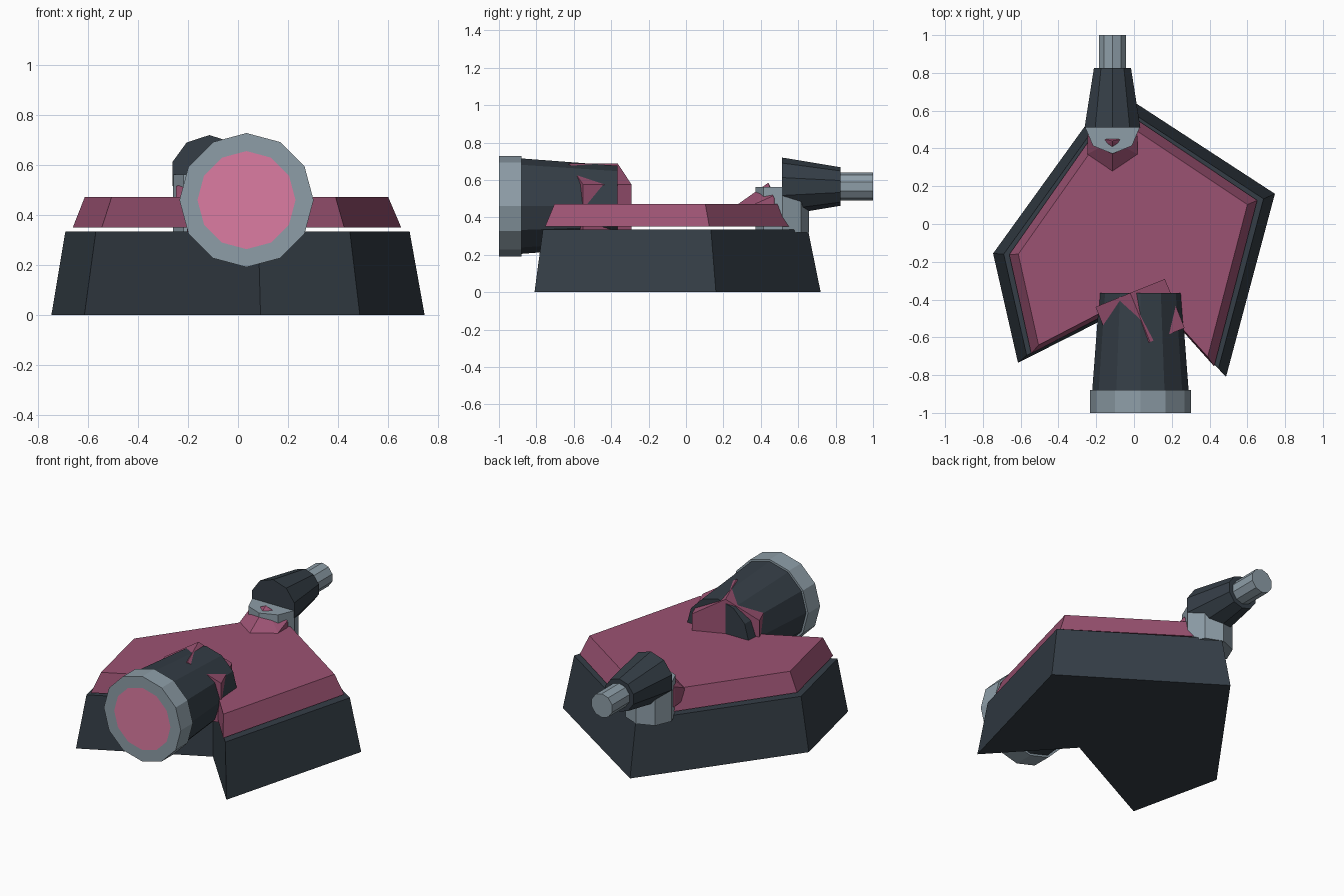
import bpy, bmesh
from math import cos, sin, pi, radians
from mathutils import Vector, Matrix

if "Cube" in bpy.data.objects:
    bpy.data.objects.remove(bpy.data.objects["Cube"])


def material(name, color):
    m = bpy.data.materials.new(name)
    m.diffuse_color = (*color, 1)
    m.use_nodes = True
    m.node_tree.nodes["Principled BSDF"].inputs["Base Color"].default_value = m.diffuse_color
    return m


DARK = material("dark_metal", (0.035, 0.048, 0.062))
PINK = material("dusty_pink", (0.33, 0.085, 0.17))
GLOW = material("bright_pink", (0.72, 0.2, 0.36))
STEEL = material("steel", (0.27, 0.34, 0.39))


def finish(name, bm, mat):
    bmesh.ops.recalc_face_normals(bm, faces=bm.faces)
    me = bpy.data.meshes.new(name)
    bm.to_mesh(me)
    bm.free()
    me.materials.append(mat)
    ob = bpy.data.objects.new(name, me)
    bpy.context.collection.objects.link(ob)
    return ob


def loft(name, rings, mat, cap_start=True, cap_end=True):
    """Skin a list of point loops that share the same count."""
    bm = bmesh.new()
    loops = [[bm.verts.new(p) for p in ring] for ring in rings]
    for a, b in zip(loops, loops[1:]):
        for i in range(len(a)):
            j = (i + 1) % len(a)
            bm.faces.new((a[i], a[j], b[j], b[i]))
    if cap_start:
        bm.faces.new(loops[0])
    if cap_end:
        bm.faces.new(loops[-1])
    return finish(name, bm, mat)


def circle_y(n, r, x, y, z):
    return [(x + r * cos(pi / 2 + 2 * pi * k / n), y, z + r * sin(pi / 2 + 2 * pi * k / n))
            for k in range(n)]


# Notched arrow-shaped hull and the plate above it
OUTLINE = [(-0.746, -0.156), (-0.614, -0.735), (0.09, -0.378),
           (0.487, -0.81), (0.746, 0.16), (-0.114, 0.72)]


def outline(sx, sy, cx, cy, z):
    return [(x * sx + cx, y * sy + cy, z) for x, y in OUTLINE]


loft("hull_base", [outline(1, 1, 0, 0, 0), outline(0.922, 0.926, -0.002, -0.015, 0.335)], DARK)
loft("top_plate", [outline(0.88, 0.906, -0.004, -0.02, 0.35),
                   outline(0.813, 0.831, -0.006, -0.03, 0.472)], PINK)

# Large front barrel with rim and lens
FX, FZ = 0.034, 0.46
loft("front_barrel", [circle_y(12, r, FX, y, FZ) for r, y in ((0.255, -0.88), (0.216, -0.365))], DARK)
loft("front_rim", [circle_y(12, r, FX, y, FZ) for r, y in
                   ((0.196, -1.0), (0.268, -1.0), (0.268, -0.88), (0.25, -0.88))],
     STEEL, cap_start=False, cap_end=False)
bm = bmesh.new()
bm.faces.new([bm.verts.new(p) for p in reversed(circle_y(12, 0.196, FX, -1.0, FZ))])
finish("front_lens", bm, GLOW)

# Gabled mount behind the front barrel, turned slightly
GABLE = [(-0.198, 0.33), (0.198, 0.33), (0.198, 0.575), (0.0, 0.688), (-0.198, 0.575)]
turn = Matrix.Translation((-0.02, -0.365, 0)) @ Matrix.Rotation(radians(22), 4, 'Z')
loft("front_mount", [[turn @ Vector((u, v, z)) for u, z in GABLE] for v in (0.0, -0.28)], PINK)

# Rear turret: post, tapered gun body and muzzle
RX, RZ = -0.114, 0.565
loft("rear_post", [[(RX + 0.146 * cos(pi * k / 4), 0.515 + 0.143 * sin(pi * k / 4), z)
                    for k in range(8)] for z in (0.32, 0.563)], STEEL)
loft("rear_gun_body", [circle_y(10, r, RX, y, RZ) for r, y in ((0.155, 0.512), (0.103, 0.827))], DARK)
loft("rear_muzzle", [circle_y(10, 0.075, RX, y, RZ) for y in (0.80, 1.0)], STEEL)

# Wedge mount in front of the rear turret
bm = bmesh.new()
points = [(0, 0.28, 0.472), (0, 0.28, 0.42), (0, 0.44, 0.585)]
for s in (-1, 1):
    points += [(s * 0.133, 0.465, 0.515), (s * 0.133, 0.37, 0.472),
               (s * 0.133, 0.37, 0.40), (s * 0.133, 0.465, 0.39), (s * 0.1, 0.54, 0.39)]
for x, y, z in points:
    bm.verts.new((RX + x, y, z))
hull = bmesh.ops.convex_hull(bm, input=bm.verts)
bmesh.ops.delete(bm, geom=[v for v in bm.verts if not v.link_faces], context='VERTS')
finish("rear_mount", bm, PINK)
